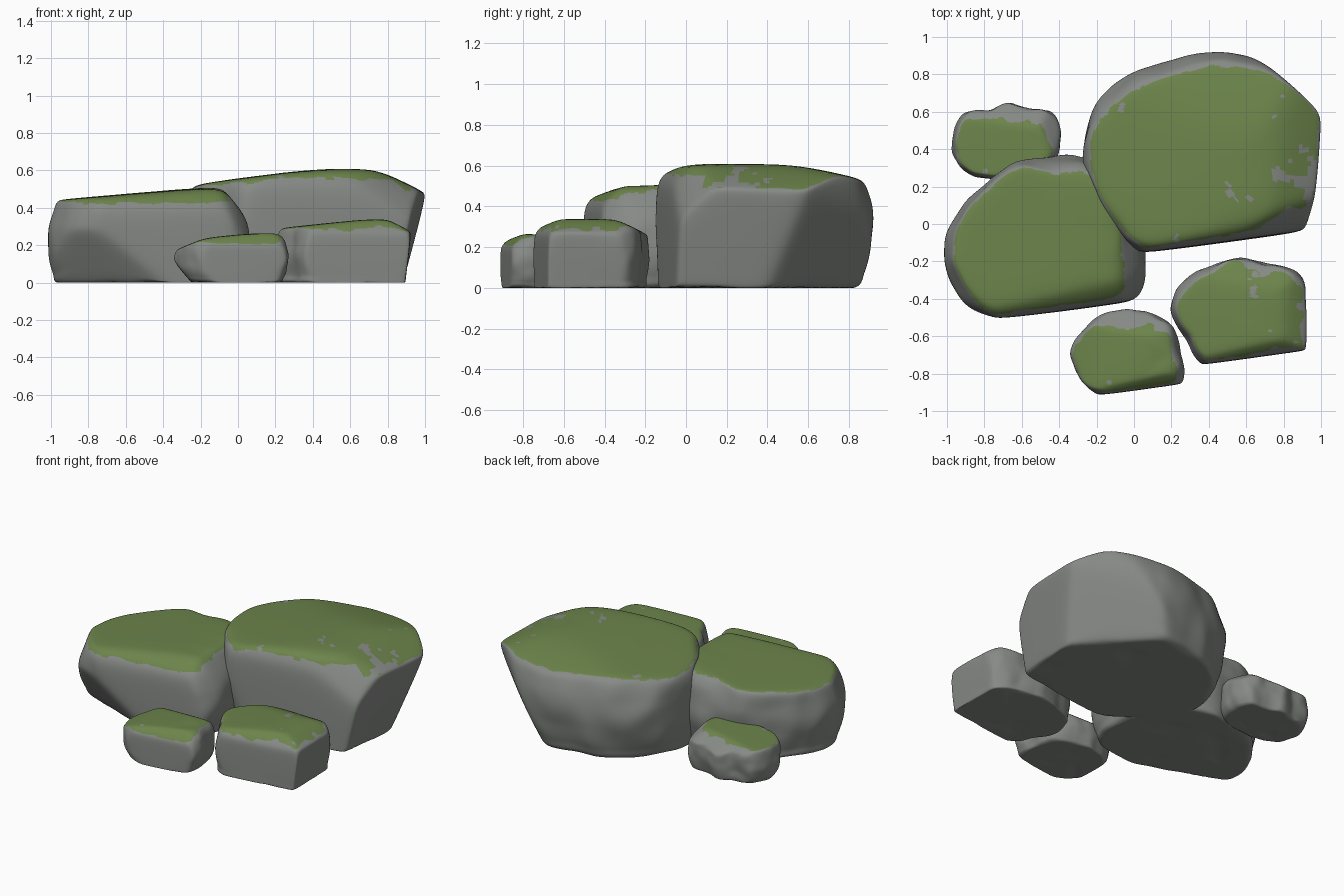
import bpy
import bmesh
import math
from mathutils import Vector, noise

cube = bpy.data.objects.get("Cube")
if cube:
    bpy.data.objects.remove(cube, do_unlink=True)

COLUMNS_PER_RADIUS = 14
ROWS_PER_STEP = 9


def make_material(name, color):
    mat = bpy.data.materials.new(name)
    mat.use_nodes = True
    mat.diffuse_color = color
    shader = next(n for n in mat.node_tree.nodes if n.type == "BSDF_PRINCIPLED")
    shader.inputs["Base Color"].default_value = color
    shader.inputs["Roughness"].default_value = 0.9
    return mat


stone = make_material("grey stone", (0.24, 0.255, 0.24, 1))
moss = make_material("green moss", (0.15, 0.23, 0.07, 1))


def spline(a, b, c, d, t):
    """Smooth curve from b to c."""
    return 0.5 * (2 * b + (c - a) * t + (2 * a - 5 * b + 4 * c - d) * t * t
                  + (3 * b - a - 3 * c + d) * t ** 3)


def sample(values, steps, closed):
    """Smoothly fill in a list of values, as a loop or an open run."""
    count = len(values)
    result = []
    for i in range(count if closed else count - 1):
        ids = [i - 1, i, i + 1, i + 2]
        if closed:
            near = [values[k % count] for k in ids]
        else:
            near = [values[min(max(k, 0), count - 1)] for k in ids]
        result += [spline(*near, s / steps) for s in range(steps)]
    return result if closed else result + [values[-1]]


def soft_cut(p, point, normal, blend):
    """Press a point back behind a plane, with a slightly rounded edge."""
    n = Vector(normal).normalized()
    d = (p - Vector(point)).dot(n)
    target = 0.5 * (d - math.sqrt(d * d + blend * blend))
    return p + n * (target - d)


def is_mossy(face, height):
    """Moss grows on the upward faces, with a ragged edge and bare patches."""
    c = face.calc_center_median()
    n = face.normal
    if c.z < 0.6 * height:
        return False
    ragged = 0.18 * noise.noise(c * 5) + 0.12 * noise.noise(c * 17)
    bare = noise.noise(c * 7 + Vector((4, 1, 7))) + 0.3 * noise.noise(c * 22)
    patchy = 0.28 if c.x > 0.5 and c.y > 0 else 0
    return n.z - 0.25 * n.y + ragged > 0.8 and bare < 0.66 - patchy


def build_rock(name, center, radii, height, base, front, cuts):
    # Side profile from the middle of the underside to the middle of the top
    profile = [(0, 0), (base / 2, 0), (base, 0), (0.95, 0.12), (1, 0.38),
               (0.985, 0.64), (0.92, 0.85), (0.78, 0.97), (0.45, 1), (0, 1)]
    rows = sample([Vector(p) for p in profile], ROWS_PER_STEP, False)
    outline = sample(radii, COLUMNS_PER_RADIUS, True)
    columns = len(outline)
    size = sum(radii) / len(radii)
    middle = Vector((center[0], center[1], 0))
    planes = [(front, (0.135, -0.99, 0))] + cuts

    bm = bmesh.new()
    grid = []
    for scale, level in rows:
        ring = []
        for i, radius in enumerate(outline):
            angle = math.tau * i / columns
            r = radius * scale
            p = middle + Vector((r * math.cos(angle), r * math.sin(angle),
                                 level * height))
            # Broad dents and small lumps
            lump = noise.noise_vector(p * 1.6 / size) * 0.045
            lump += noise.noise_vector(p * 3.2 / size) * 0.03
            lump.z *= 0.6
            p += lump * size * min(1, scale * 2)
            for point, normal in planes:
                p = soft_cut(p, point, normal, 0.06 * size)
            p.z = max(p.z, 0)
            ring.append(bm.verts.new(p))
        grid.append(ring)
    for low, high in zip(grid, grid[1:]):
        for i in range(columns):
            j = (i + 1) % columns
            bm.faces.new((low[i], low[j], high[j], high[i]))
    bmesh.ops.remove_doubles(bm, verts=bm.verts, dist=0.0003)
    bmesh.ops.recalc_face_normals(bm, faces=bm.faces)
    for face in bm.faces:
        face.smooth = True
        face.material_index = int(is_mossy(face, height))

    mesh = bpy.data.meshes.new(name)
    bm.to_mesh(mesh)
    bm.free()
    mesh.materials.append(stone)
    mesh.materials.append(moss)
    obj = bpy.data.objects.new(name, mesh)
    bpy.context.collection.objects.link(obj)
    return obj


# Radii run anticlockwise from +x in equal steps
build_rock(
    "large_rock", (0.35, 0.35),
    [.74, .76, .63, .56, .55, .6, .63, .6, .61, .66, .76, .8],
    0.66, 0.86, (0.47, -0.105, 0),
    [((1.01, 0.45, 0.47), (0.97, -0.1, -0.22)),   # leaning right side
     ((0.99, 0.61, 0.44), (0.65, 0.6, -0.42)),    # undercut back corner
     ((0.83, 0.77, 0.4), (0.66, 0.75, 0)),        # back corner
     ((0.15, 0.3, 0.595), (-0.16, 0, 1)),         # rising top
     ((0.5, 0.3, 0.635), (0, 0, 1)),              # level crown
     ((0.75, 0.3, 0.62), (0.52, 0, 1)),           # right shoulder
     ((0.4, 0.5, 0.63), (0, 0.25, 1)),            # back slope
     ((0.4, -0.09, 0.56), (0.1, -0.75, 0.6)),     # front bevel
     ((0.82, 0.05, 0.53), (0.5, -0.72, 0.6))])    # front corner facet

build_rock(
    "left_rock", (-0.48, -0.08),
    [.53, .5, .48, .43, .44, .46, .52, .55, .54, .52, .54, .58],
    0.53, 0.88, (-0.4, -0.475, 0),
    [((-0.48, 0, 0.49), (-0.09, 0, 1)),
     ((-0.4, -0.4, 0.48), (0.08, -0.6, 0.8)),
     ((-0.4, -0.46, 0.42), (0.1, -0.85, 0.5)),
     ((-0.01, -0.2, 0.43), (0.75, 0, 0.6)),
     ((-0.4, -0.5, 0.05), (-0.3, -0.8, -0.5))])

build_rock(
    "front_right_rock", (0.56, -0.46),
    [.4, .39, .29, .275, .28, .32, .36, .32, .36, .36, .36, .44],
    0.355, 0.9, (0.62, -0.72, 0),
    [((0.5, -0.46, 0.325), (-0.11, 0, 1)),
     ((0.93, -0.45, 0.27), (0.98, 0, -0.12)),
     ((0.84, -0.4, 0.325), (0.5, 0, 0.85)),
     ((0.6, -0.3, 0.32), (0, 0.5, 1)),
     ((0.6, -0.67, 0.32), (0.1, -0.7, 0.7))])

build_rock(
    "front_small_rock", (-0.04, -0.68),
    [.29, .28, .23, .22, .23, .25, .3, .29, .28, .28, .29, .34],
    0.275, 0.84, (0.02, -0.89, 0),
    [((-0.04, -0.68, 0.258), (-0.1, 0, 1)),
     ((-0.32, -0.7, 0.08), (-0.75, 0, -0.65)),
     ((-0.2, -0.7, 0.235), (-0.4, 0, 0.9)),
     ((-0.04, -0.55, 0.235), (0, 0.7, 1)),
     ((0, -0.85, 0.245), (0.1, -0.7, 0.7))])

build_rock(
    "back_left_rock", (-0.68, 0.44),
    [.29, .29, .21, .21, .2, .28, .29, .28, .23, .2, .22, .28],
    0.275, 0.82, (-0.68, 0.24, 0),
    [((-0.68, 0.44, 0.255), (-0.1, 0, 1)),
     ((-0.68, 0.57, 0.23), (0, 0.7, 1)),
     ((-0.45, 0.5, 0.23), (0.6, 0.3, 0.8))])
